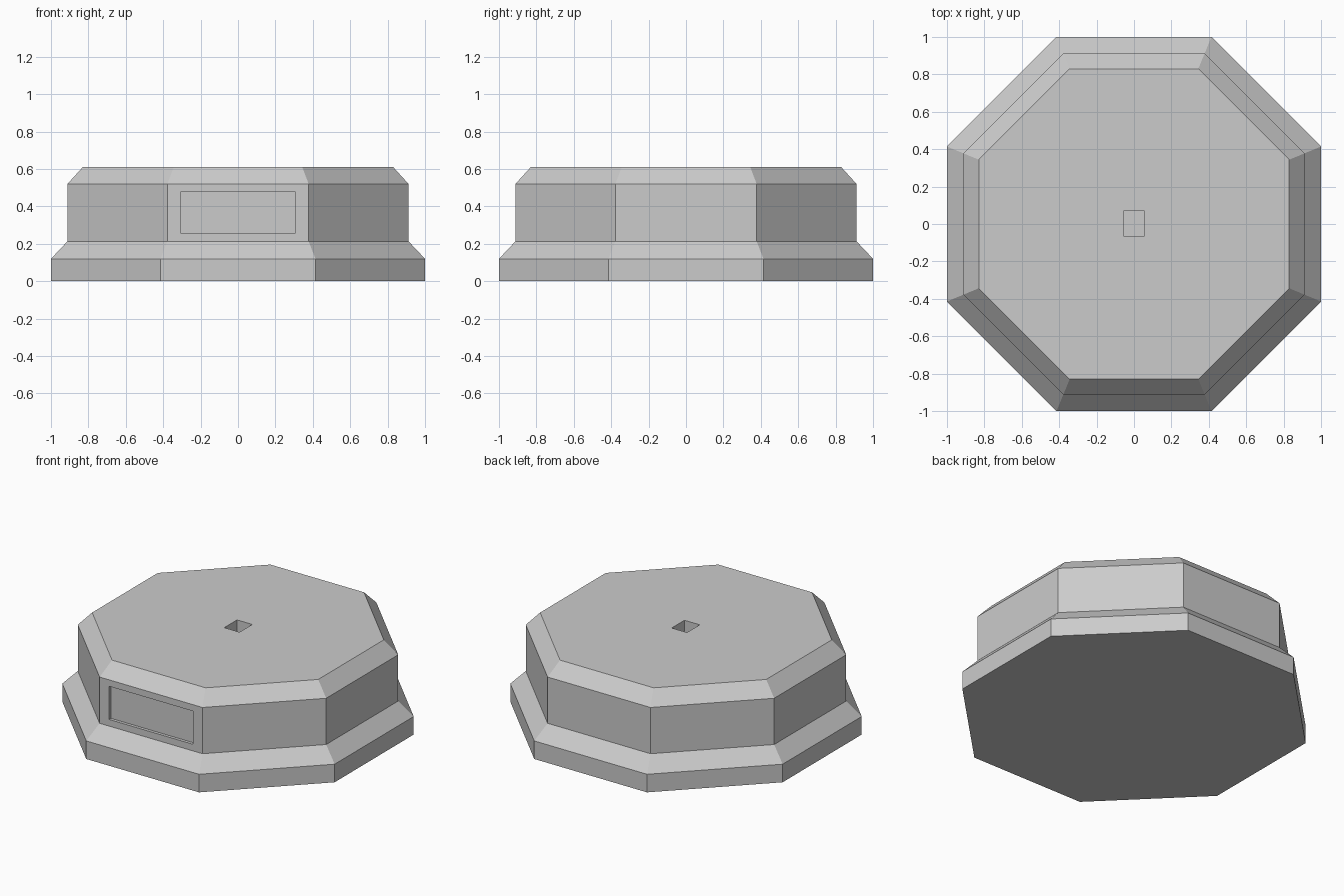
import bpy
import bmesh
from math import cos, sin, pi

cube = bpy.data.objects.get("Cube")
if cube:
    bpy.data.objects.remove(cube, do_unlink=True)

grey = bpy.data.materials.new("light_grey")
grey.use_nodes = True
grey.diffuse_color = (0.6, 0.6, 0.6, 1)
grey.node_tree.nodes["Principled BSDF"].inputs["Base Color"].default_value = (0.6, 0.6, 0.6, 1)

SIDES = 8


def add_object(name, bm):
    bmesh.ops.recalc_face_normals(bm, faces=bm.faces)
    mesh = bpy.data.meshes.new(name)
    bm.to_mesh(mesh)
    bm.free()
    mesh.materials.append(grey)
    obj = bpy.data.objects.new(name, mesh)
    bpy.context.collection.objects.link(obj)
    return obj


def octagonal_solid(name, profile):
    """Stack octagon rings given as (distance to flat side, height)."""
    bm = bmesh.new()
    rings = []
    for apothem, z in profile:
        r = apothem / cos(pi / SIDES)
        angles = [(i + 0.5) * 2 * pi / SIDES for i in range(SIDES)]
        rings.append([bm.verts.new((r * cos(a), r * sin(a), z)) for a in angles])
    for low, high in zip(rings, rings[1:]):
        for i in range(SIDES):
            j = (i + 1) % SIDES
            bm.faces.new((low[i], low[j], high[j], high[i]))
    bm.faces.new(rings[0][::-1])
    bm.faces.new(rings[-1])
    return add_object(name, bm)


def cut_box(target, name, center, size):
    """Carve a box-shaped recess with a hidden cutter."""
    bm = bmesh.new()
    bmesh.ops.create_cube(bm, size=1)
    bmesh.ops.scale(bm, vec=size, verts=bm.verts)
    bmesh.ops.translate(bm, vec=center, verts=bm.verts)
    cutter = add_object(name, bm)
    cutter.hide_render = True
    cutter.hide_viewport = True
    cutter.display_type = 'WIRE'
    mod = target.modifiers.new(name, 'BOOLEAN')
    mod.operation = 'DIFFERENCE'
    mod.solver = 'EXACT'
    mod.object = cutter


# Stepped octagonal pedestal with sloped shoulders
pedestal = octagonal_solid("pedestal", [
    (1.0, 0), (1.0, 0.12), (0.912, 0.213), (0.912, 0.52), (0.83, 0.61)])

# Shallow plaque recess on the front
cut_box(pedestal, "plaque_cutter", (0, -0.942, 0.367), (0.616, 0.1, 0.22))

# Mounting socket in the top
cut_box(pedestal, "socket_cutter", (0, 0.003, 0.56), (0.112, 0.134, 0.3))
